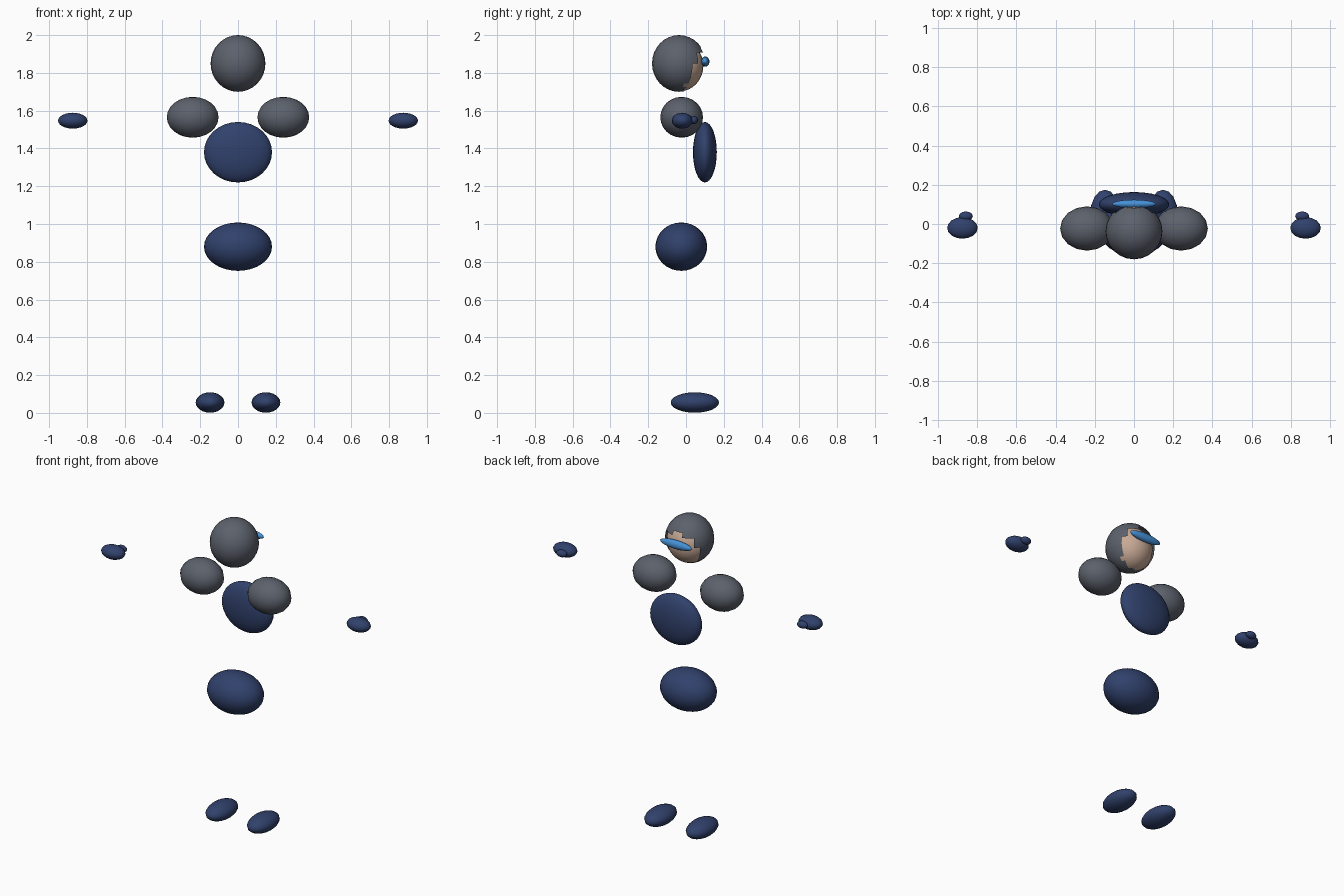
import bpy, bmesh, math
from mathutils import Vector

if "Cube" in bpy.data.objects:
    bpy.data.objects.remove(bpy.data.objects["Cube"])


def material(name, color):
    m = bpy.data.materials.new(name)
    m.diffuse_color = (*color, 1)
    m.use_nodes = True
    m.node_tree.nodes["Principled BSDF"].inputs["Base Color"].default_value = m.diffuse_color
    return m


GREY = material("slate grey", (0.107, 0.12, 0.15))
NAVY = material("navy", (0.03, 0.053, 0.15))
SKIN = material("skin", (0.58, 0.40, 0.305))
BLUE = material("bright blue", (0.061, 0.283, 0.68))


def ellipsoid(name, center, radii, mat, segments=16, rings=12, opening=None):
    """Smooth ellipsoid; opening = (direction, cosine) removes a cap of faces."""
    bm = bmesh.new()
    bmesh.ops.create_uvsphere(bm, u_segments=segments, v_segments=rings, radius=1)
    if opening:
        direction, limit = opening
        cap = [f for f in bm.faces
               if f.calc_center_median().normalized().dot(direction) > limit]
        bmesh.ops.delete(bm, geom=cap, context='FACES')
    for v in bm.verts:
        v.co = Vector(c + r * n for c, r, n in zip(center, radii, v.co))
    for f in bm.faces:
        f.smooth = True
    mesh = bpy.data.meshes.new(name)
    bm.to_mesh(mesh)
    bm.free()
    mesh.materials.append(mat)
    obj = bpy.data.objects.new(name, mesh)
    bpy.context.collection.objects.link(obj)
    return obj


# Helmet with a face opening on the +y side, tilted downwards
tilt = math.radians(-25)
face_direction = Vector((0, math.cos(tilt), math.sin(tilt)))
ellipsoid("helmet", (0, -0.037, 1.85), (0.145, 0.143, 0.15), GREY, 24, 16,
          (face_direction, 0.54))
ellipsoid("face", (0, -0.035, 1.838), (0.135, 0.127, 0.136), SKIN, 24, 16)
ellipsoid("visor", (0, 0.102, 1.86), (0.113, 0.022, 0.027), BLUE)

# Body
ellipsoid("chest_plate", (0, 0.10, 1.38), (0.18, 0.063, 0.16), NAVY, 24, 16)
ellipsoid("pelvis", (0, -0.025, 0.88), (0.18, 0.137, 0.128), NAVY, 24, 16)

# Paired parts
for side, s in (("left", -1), ("right", 1)):
    ellipsoid(side + "_shoulder", (s * 0.24, -0.023, 1.565), (0.137, 0.113, 0.108), GREY)
    ellipsoid(side + "_hand", (s * 0.875, -0.02, 1.547), (0.078, 0.055, 0.042), NAVY)
    ellipsoid(side + "_thumb", (s * 0.858, 0.04, 1.55), (0.036, 0.024, 0.022), NAVY, 12, 8)
    ellipsoid(side + "_foot", (s * 0.148, 0.047, 0.055), (0.076, 0.128, 0.054), NAVY)
